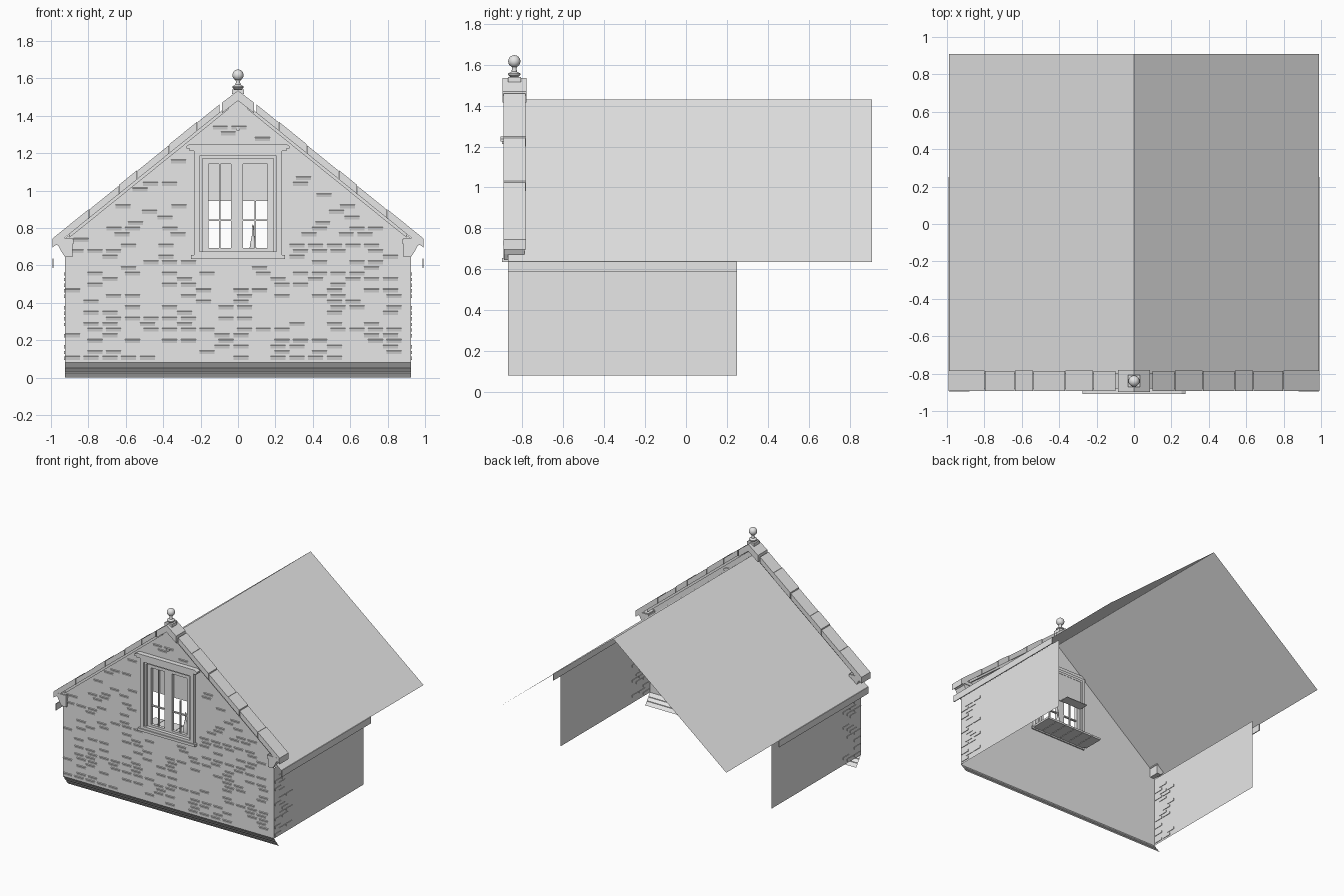
import bpy, bmesh, math, random
from mathutils import Vector, Matrix

random.seed(4)
cube = bpy.data.objects.get("Cube")
if cube:
    bpy.data.objects.remove(cube, do_unlink=True)

stone = bpy.data.materials.new("pale_grey_stone")
stone.use_nodes = True
GREY = (0.8, 0.8, 0.8, 1)
stone.diffuse_color = GREY
stone.node_tree.nodes["Principled BSDF"].inputs["Base Color"].default_value = GREY

FRONT = -0.87          # wall plane
HALF = 0.925           # half width of the gable
PITCH = 0.807          # roof slope


def finish(name, bm, smooth=False):
    me = bpy.data.meshes.new(name)
    bm.to_mesh(me)
    bm.free()
    ob = bpy.data.objects.new(name, me)
    bpy.context.collection.objects.link(ob)
    me.materials.append(stone)
    if smooth:
        bpy.context.view_layer.objects.active = ob
        ob.select_set(True)
        bpy.ops.object.shade_smooth_by_angle(angle=math.radians(40))
        ob.select_set(False)
    return ob


def face(bm, pts):
    return bm.faces.new([bm.verts.new(p) for p in pts])


def box(bm, x0, x1, y0, y1, z0, z1):
    m = Matrix.Translation(((x0 + x1) / 2, (y0 + y1) / 2, (z0 + z1) / 2))
    m = m @ Matrix.Diagonal((x1 - x0, y1 - y0, z1 - z0, 1))
    bmesh.ops.create_cube(bm, size=1, matrix=m)


def prism(bm, profile, y0, y1):
    """Extrude an (x, z) outline along y."""
    f = face(bm, [(x, y0, z) for x, z in profile])
    ext = bmesh.ops.extrude_face_region(bm, geom=[f])["geom"]
    moved = [v for v in ext if isinstance(v, bmesh.types.BMVert)]
    bmesh.ops.translate(bm, verts=moved, vec=(0, y1 - y0, 0))
    bmesh.ops.recalc_face_normals(bm, faces=bm.faces)


def lathe(name, profile, x, y, steps):
    bm = bmesh.new()
    vs = [bm.verts.new((x + r, y, z)) for r, z in profile]
    es = [bm.edges.new(p) for p in zip(vs, vs[1:])]
    bmesh.ops.spin(bm, geom=vs + es, cent=(x, y, 0), axis=(0, 0, 1),
                   angle=math.tau, steps=steps)
    bmesh.ops.remove_doubles(bm, verts=bm.verts, dist=0.0005)
    bmesh.ops.recalc_face_normals(bm, faces=bm.faces)
    return finish(name, bm, True)


def rake(x, top=1.49):
    return top - PITCH * abs(x)


# Gable wall with a window opening
WX, WZ0, WZ1 = 0.2, 0.65, 1.18
bm = bmesh.new()
for s in (-1, 1):
    for pts in ([(0, 0.08), (HALF, 0.08), (HALF, WZ0), (0, WZ0)],
                [(WX, WZ0), (HALF, WZ0), (HALF, rake(HALF)), (WX, rake(WX))],
                [(0, WZ1), (WX, WZ1), (WX, rake(WX)), (0, rake(0))]):
        face(bm, [(s * x, FRONT, z) for x, z in pts][::s])
finish("gable_wall", bm)

# Stepped foot of the gable
bm = bmesh.new()
foot = [(FRONT, 0.08), (-0.85, 0.055), (-0.85, 0.05), (-0.83, 0.03), (-0.83, 0.025), (-0.81, 0)]
for (ya, za), (yb, zb) in zip(foot, foot[1:]):
    face(bm, [(-HALF, yb, zb), (HALF, yb, zb), (HALF, ya, za), (-HALF, ya, za)])
finish("gable_foot", bm)

# Proud bricks on the gable
bm = bmesh.new()
ROW = 0.03
for row in range(46):
    z = 0.095 + row * ROW
    limit = min(HALF, (1.45 - z) / PITCH)
    x = -limit + 0.02 * (row % 2)
    while x < limit - 0.09:
        end = x + 0.08
        clear = z > 1.26 or z < 0.61 or end < -0.27 or x > 0.27
        if clear and random.random() < 0.4:
            top = z + 0.017
            y = FRONT - 0.005
            face(bm, [(x, FRONT, z), (end, FRONT, z), (end, y, top), (x, y, top)])
            face(bm, [(x, y, top), (end, y, top), (end, FRONT, top + 0.003), (x, FRONT, top + 0.003)])
        x += 0.1
finish("gable_bricks", bm)

# Side walls, eaves boards and roof slopes
for s, side in ((-1, "right"), (1, "left")):
    bm = bmesh.new()
    face(bm, [(s * HALF, y, z) for y, z in
              ((FRONT, 0.08), (0.25, 0.08), (0.25, 0.64), (FRONT, 0.64))][::s])
    finish(side + "_wall", bm)

    bm = bmesh.new()
    for row in range(16):
        y = FRONT + 0.01 + 0.05 * (row % 2)
        for k in range(2):
            if random.random() < 0.6:
                z = 0.095 + row * ROW
                box(bm, s * HALF - 0.004, s * HALF + 0.004, y + k * 0.09, y + k * 0.09 + 0.075, z, z + 0.018)
    finish(side + "_corner_bricks", bm)

    bm = bmesh.new()
    box(bm, s * 0.99 - 0.003, s * 0.99 + 0.003, FRONT, 0.25, 0.585, 0.637)
    finish(side + "_eaves_board", bm)

    bm = bmesh.new()
    face(bm, [(0, FRONT, 1.43), (s * 0.99, FRONT, 0.635), (s * 0.99, 0.91, 0.635), (0, 0.91, 1.43)][::s])
    finish(side + "_roof_slope", bm)

    # Coping stones with slightly uneven joints, over a thin moulding
    bm = bmesh.new()
    joints = [0.1, 0.22, 0.37, 0.54, 0.64, 0.8, 0.995]
    for i, (a, b) in enumerate(zip(joints, joints[1:])):
        lift = 0.004 * (i % 2)
        b -= 0.004
        prism(bm, [(s * a, rake(a, 1.54 + lift)), (s * b, rake(b, 1.54 + lift)),
                   (s * b, rake(b, 1.495)), (s * a, rake(a, 1.495))], -0.892 - lift / 2, -0.785 + lift / 2)
    prism(bm, [(s * 0.05, rake(0.05, 1.497)), (s * 0.9, rake(0.9, 1.497)),
               (s * 0.9, rake(0.9, 1.475)), (s * 0.05, rake(0.05, 1.475))], -0.88, -0.8)
    finish(side + "_coping", bm)

    # Kneeler stone at the foot of the coping
    bm = bmesh.new()
    prism(bm, [(s * x, z) for x, z in ((0.885, 0.745), (0.985, 0.745), (0.985, 0.715), (0.96, 0.705),
                                       (0.945, 0.675), (0.925, 0.645), (0.885, 0.645))], -0.89, -0.79)
    box(bm, *sorted((s * 0.88, s * 0.988)), -0.895, -0.785, 0.715, 0.74)
    finish(side + "_kneeler", bm)

# Apex stone
bm = bmesh.new()
prism(bm, [(0, 1.535), (0.085, 1.47), (0.085, 1.415), (0, 1.48), (-0.085, 1.415), (-0.085, 1.47)], -0.897, -0.78)
box(bm, -0.032, 0.032, -0.872, -0.808, 1.515, 1.54)
finish("apex_stone", bm)

# Ball finial
ball = [(0.03 * math.cos(t), 1.617 + 0.03 * math.sin(t))
        for t in (math.radians(-65 + 15.5 * i) for i in range(11))]
lathe("finial", [(0, 1.53), (0.02, 1.54), (0.03, 1.55), (0.03, 1.557), (0.014, 1.566), (0.011, 1.58)]
      + ball, 0, -0.84, 24)

# Small round vent
bm = bmesh.new()
bmesh.ops.create_cone(bm, cap_ends=True, segments=16, radius1=0.011, radius2=0.011, depth=0.014,
                      matrix=Matrix.Translation((0, FRONT - 0.003, 1.33)) @ Matrix.Rotation(math.pi / 2, 4, "X"))
finish("round_vent", bm)


def frame(bm, x0, x1, z0, z1, w, y0, y1):
    box(bm, x0, x0 + w, y0, y1, z0, z1)
    box(bm, x1 - w, x1, y0, y1, z0, z1)
    box(bm, x0 + w, x1 - w, y0, y1, z1 - w, z1)
    box(bm, x0 + w, x1 - w, y0, y1, z0, z0 + w)


# Window surround, hood and sill
bm = bmesh.new()
frame(bm, -0.235, 0.235, 0.645, 1.215, 0.03, -0.893, -0.84)
frame(bm, -0.207, 0.207, 0.655, 1.19, 0.018, -0.88, -0.83)
finish("window_surround", bm)
bm = bmesh.new()
box(bm, -0.26, 0.26, -0.9, -0.86, 1.212, 1.225)
prism(bm, [(-0.275, 1.225), (0.275, 1.225), (0.275, 1.238), (0.255, 1.25), (-0.255, 1.25), (-0.275, 1.238)],
      -0.908, -0.86)
finish("window_hood", bm)
bm = bmesh.new()
box(bm, -0.25, 0.25, -0.9, -0.86, 0.635, 0.655)
finish("window_sill", bm)

# Casements with glazing bars
for name, x0, x1 in (("right_casement", -0.19, -0.005), ("left_casement", -0.005, 0.19)):
    bm = bmesh.new()
    frame(bm, x0, x1, 0.66, 1.175, 0.032, -0.865, -0.84)
    mid = (x0 + x1) / 2
    box(bm, mid - 0.004, mid + 0.004, -0.86, -0.845, 0.69, 1.145 if x0 < -0.1 else 0.945)
    box(bm, x0 + 0.03, x1 - 0.03, -0.86, -0.845, 0.836, 0.845)
    finish(name, bm)

# Blind behind the upper panes
bm = bmesh.new()
box(bm, -0.19, 0.19, -0.838, -0.832, 0.945, 1.18)
box(bm, -0.19, 0.0, -0.838, -0.76, 0.945, 0.95)
finish("window_blind", bm)

# Inner window board in strips
bm = bmesh.new()
for i in range(6):
    x = -0.25 + i * 0.0835
    box(bm, x, x + 0.08, FRONT + 0.03, -0.68, 0.64, 0.655)
finish("inner_window_board", bm)

# Vase on the window board
lathe("vase", [(0, 0.655), (0.018, 0.656), (0.02, 0.68), (0.014, 0.72), (0.006, 0.76), (0.005, 0.81), (0, 0.82)],
      0.08, -0.77, 16)
